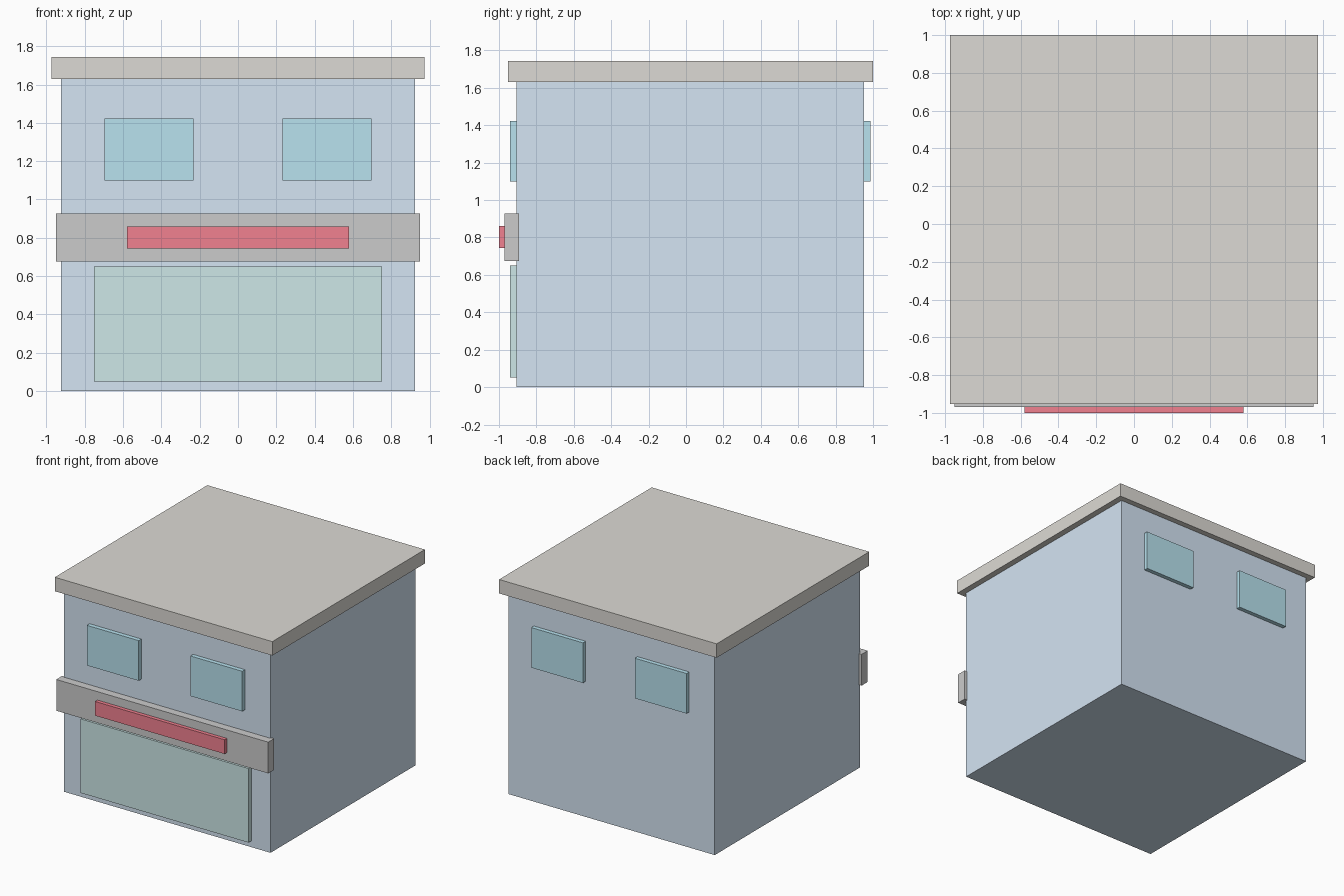
import bpy

if "Cube" in bpy.data.objects:
    bpy.data.objects.remove(bpy.data.objects["Cube"])


def material(name, rgb):
    mat = bpy.data.materials.new(name)
    mat.diffuse_color = (*rgb, 1)
    mat.use_nodes = True
    mat.node_tree.nodes["Principled BSDF"].inputs["Base Color"].default_value = mat.diffuse_color
    return mat


def box(name, x, y, z, mat=None):
    """Box from (min, max) ranges along each axis."""
    center = [(a + b) / 2 for a, b in (x, y, z)]
    bpy.ops.mesh.primitive_cube_add(size=1, location=center)
    obj = bpy.context.object
    obj.name = name
    obj.scale = [b - a for a, b in (x, y, z)]
    bpy.ops.object.transform_apply(location=False, rotation=False, scale=True)
    if mat:
        obj.data.materials.append(mat)
    return obj


wall = material("wall_blue", (0.66, 0.78, 0.90))
roof = material("roof_taupe", (0.72, 0.70, 0.66))
glass = material("window_glass", (0.48, 0.76, 0.86))
shop_glass = material("shopfront_glass", (0.61, 0.80, 0.80))
red = material("sign_red", (0.88, 0.22, 0.28))

FRONT, BACK = -0.905, 0.953

# Building block and overhanging roof slab
box("building_body", (-0.925, 0.925), (FRONT, BACK), (0, 1.63), wall)
box("roof_slab", (-0.975, 0.975), (-0.953, 1.0), (1.63, 1.743), roof)

# Shopfront pane, fascia band and red sign strip
box("shopfront", (-0.753, 0.753), (-0.94, FRONT + 0.01), (0.05, 0.65), shop_glass)
box("fascia_band", (-0.95, 0.95), (-0.97, -0.893), (0.675, 0.928))
box("sign_strip", (-0.58, 0.58), (-1.0, -0.968), (0.745, 0.86), red)

# Upper windows, a pair on the front and a pair on the back
for side, y in (("front", (-0.94, FRONT + 0.01)), ("back", (BACK - 0.01, 0.987))):
    for label, cx in (("left", -0.464), ("right", 0.464)):
        box(f"{side}_window_{label}", (cx - 0.232, cx + 0.232), y, (1.098, 1.423), glass)
